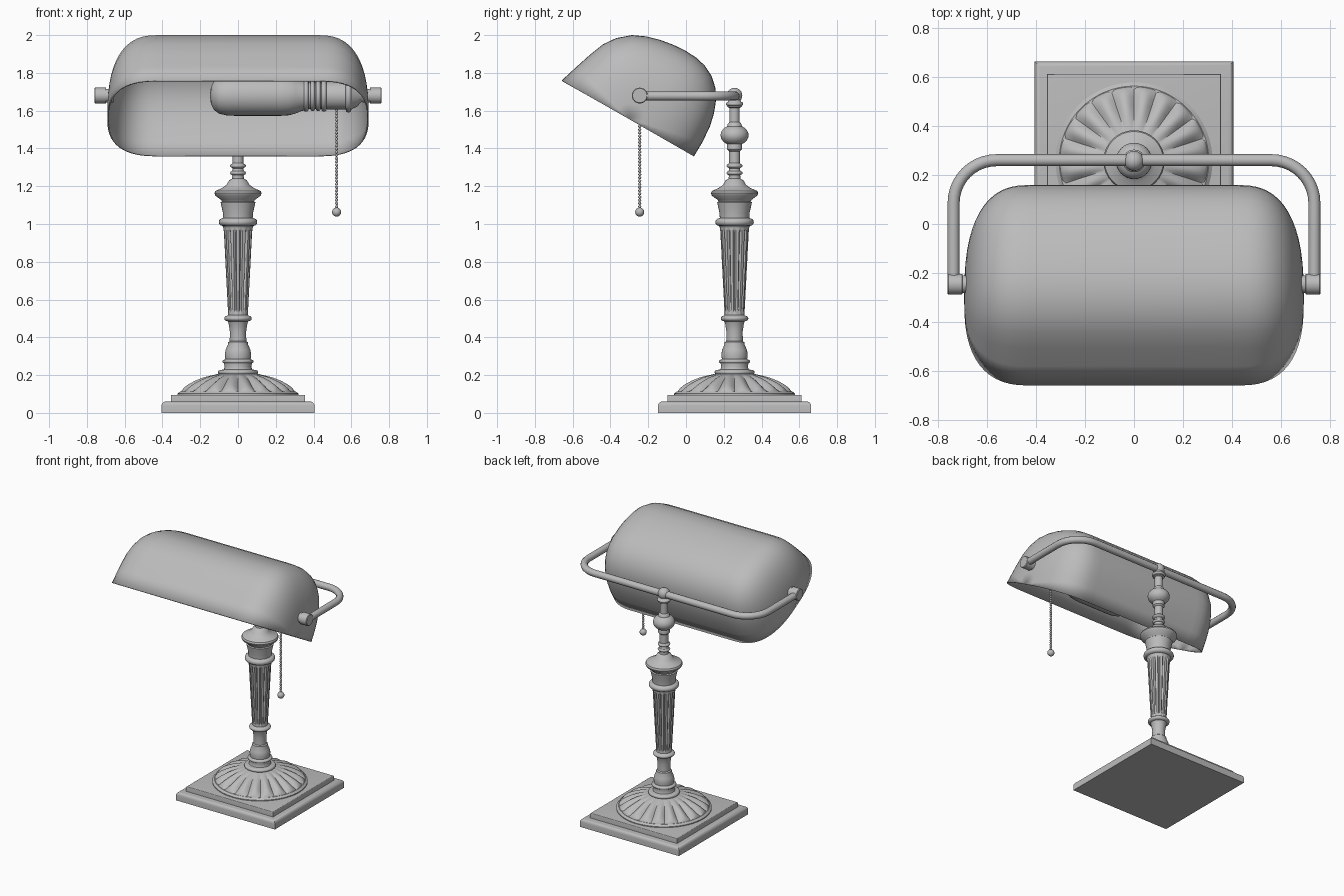
import bpy, bmesh, math
from mathutils import Matrix, Vector

if "Cube" in bpy.data.objects:
    bpy.data.objects.remove(bpy.data.objects["Cube"])

PY = 0.257                      # y of the post axis
LY, LZ = -0.245, 1.68           # lamp axis in y, z

grey = bpy.data.materials.new("grey metal")
grey.diffuse_color = (0.5, 0.5, 0.5, 1)
grey.use_nodes = True
grey.node_tree.nodes["Principled BSDF"].inputs["Base Color"].default_value = grey.diffuse_color


def finish(name, bm, angle=35):
    bmesh.ops.recalc_face_normals(bm, faces=bm.faces)
    me = bpy.data.meshes.new(name)
    bm.to_mesh(me)
    bm.free()
    me.polygons.foreach_set("use_smooth", [True] * len(me.polygons))
    me.set_sharp_from_angle(angle=math.radians(angle))
    me.materials.append(grey)
    ob = bpy.data.objects.new(name, me)
    bpy.context.collection.objects.link(ob)
    return ob


def lathe(name, prof, mat, seg=32, shape=None, angle=35):
    """Revolve (r, z) points; shape(r, z, a) may bend each point into flutes."""
    bm = bmesh.new()
    rings = []
    for r, z in prof:
        ring = []
        for i in range(seg):
            a = 2 * math.pi * i / seg
            rr, zz = shape(r, z, a) if shape else (r, z)
            ring.append(bm.verts.new(mat @ Vector((rr * math.cos(a), rr * math.sin(a), zz))))
        rings.append(ring)
    for lo, hi in zip(rings, rings[1:]):
        for i in range(seg):
            j = (i + 1) % seg
            bm.faces.new((lo[i], lo[j], hi[j], hi[i]))
    bm.faces.new(rings[0])
    bm.faces.new(rings[-1])
    return finish(name, bm, angle)


def arc_ring(r, z, h, n=6):
    """Half-round moulding with outer radius r, centred at z, half height h."""
    return [(r - h + h * math.cos(t), z + h * math.sin(t))
            for t in (math.pi * (k / n - 0.5) for k in range(n + 1))]


def slab(name, half, z0, z1, bevel):
    bm = bmesh.new()
    bmesh.ops.create_cube(bm, size=1, matrix=Matrix.Translation((0, PY, (z0 + z1) / 2))
                          @ Matrix.Diagonal((2 * half, 2 * half, z1 - z0, 1)))
    top = [e for e in bm.edges if all(v.co.z > z1 - 1e-4 for v in e.verts)]
    bmesh.ops.bevel(bm, geom=top, offset=bevel, segments=4, affect='EDGES', profile=0.5)
    return finish(name, bm)


post = Matrix.Translation((0, PY, 0))
sideways = Matrix.Translation((0, LY, LZ)) @ Matrix.Rotation(math.pi / 2, 4, 'Y')

# stepped square base
slab("base_plinth", 0.405, 0, 0.06, 0.022)
slab("base_step", 0.355, 0.055, 0.096, 0.006)

# fluted dome on the base
lathe("dome_rim", [(0.32, 0.09), (0.32, 0.102), (0.305, 0.114), (0.29, 0.114)], post, 64)


def dome_flutes(r, z, a):
    fade = max(0, min(1, (r - 0.12) / 0.12)) * max(0, min(1, (0.305 - r) / 0.02))
    dip = 1 - abs(math.sin(a * 10))
    return r - 0.008 * fade * dip, z - 0.022 * fade * dip


lathe("fluted_dome", [(0.305, 0.10), (0.302, 0.115), (0.29, 0.133), (0.265, 0.152), (0.23, 0.170),
                      (0.19, 0.186), (0.15, 0.197), (0.12, 0.203), (0.09, 0.21)],
      post, 160, dome_flutes)

# turned lower post
lathe("lower_post", arc_ring(0.106, 0.215, 0.012) + [(0.075, 0.23), (0.07, 0.245), (0.074, 0.262)]
      + arc_ring(0.083, 0.272, 0.009)
      + [(0.067, 0.285), (0.07, 0.31), (0.065, 0.335), (0.052, 0.365), (0.052, 0.374),
         (0.044, 0.38), (0.043, 0.43), (0.05, 0.475), (0.055, 0.485)]
      + arc_ring(0.073, 0.5, 0.013) + [(0.052, 0.518), (0.052, 0.53)], post)


# tapered column with rounded vertical flutes
def column_flutes(r, z, a):
    fade = max(0, min(1, (z - 0.53) / 0.02, (0.975 - z) / 0.02))
    return r * (1 - 0.17 * fade * max(0, math.cos(a * 14)) ** 0.6), z


lathe("fluted_column", [(0.052, 0.515), (0.052, 0.53), (0.053, 0.54), (0.054, 0.55), (0.065, 0.76),
                        (0.075, 0.955), (0.076, 0.965), (0.077, 0.975), (0.078, 1.0)],
      post, 112, column_flutes)

# turned upper post with capital, neck and ball
ball = [(0.074 * math.cos(t), 1.47 + 0.056 * math.sin(t))
        for t in (math.radians(-58 + 116 * k / 10) for k in range(11))]
lathe("upper_post", [(0.077, 0.98)] + arc_ring(0.102, 1.01, 0.02)
      + [(0.078, 1.032), (0.08, 1.06), (0.089, 1.1), (0.092, 1.115), (0.085, 1.12), (0.09, 1.128),
         (0.12, 1.15), (0.125, 1.163), (0.12, 1.175), (0.085, 1.19), (0.06, 1.208),
         (0.047, 1.232), (0.032, 1.24), (0.03, 1.255)]
      + arc_ring(0.042, 1.27, 0.01) + [(0.029, 1.285), (0.029, 1.295)] + arc_ring(0.042, 1.308, 0.01)
      + [(0.029, 1.322), (0.029, 1.385), (0.04, 1.395), (0.04, 1.42)] + ball
      + [(0.036, 1.53), (0.027, 1.54), (0.027, 1.615), (0.04, 1.62)]
      + arc_ring(0.046, 1.636, 0.01) + [(0.034, 1.648), (0.03, 1.67)], post)

bm = bmesh.new()
bmesh.ops.create_uvsphere(bm, u_segments=24, v_segments=12, radius=0.041,
                          matrix=Matrix.Translation((0, PY, 1.68)))
finish("top_joint", bm)

# bent arm tube
path = [(-0.735, -0.23)]
for sx in (-1, 1):
    turn = [(sx * (0.56 + 0.175 * math.cos(t)), 0.085 + 0.175 * math.sin(t))
            for t in (math.radians(9 * k) for k in range(11))]
    path += turn if sx < 0 else turn[::-1]
path.append((0.735, -0.23))
cu = bpy.data.curves.new("arm_path", 'CURVE')
cu.dimensions = '3D'
cu.bevel_depth, cu.bevel_resolution, cu.use_fill_caps = 0.0245, 4, True
sp = cu.splines.new('POLY')
sp.points.add(len(path) - 1)
for p, (x, y) in zip(sp.points, path):
    p.co = (x, y, LZ - 0.002, 1)
sp.use_smooth = True
cu.materials.append(grey)
bpy.context.collection.objects.link(bpy.data.objects.new("bent_arm", cu))

# pivot knobs at both ends
for side, label in ((-1, "left"), (1, "right")):
    lathe(label + "_knob", [(0.036, side * 0.66), (0.036, side * 0.698), (0.042, side * 0.70),
                            (0.042, side * 0.756), (0.038, side * 0.76)], sideways, 24)

# shade: cross-section (y, z) swept along x, shrinking to rounded ends
section = [(-0.658, 1.76), (-0.58, 1.832), (-0.505, 1.899), (-0.44, 1.951), (-0.37, 1.984),
           (-0.286, 2.0), (-0.21, 1.993), (-0.138, 1.975), (-0.07, 1.95), (-0.005, 1.919),
           (0.055, 1.88), (0.1, 1.838), (0.135, 1.785), (0.156, 1.72), (0.159, 1.655),
           (0.148, 1.585), (0.127, 1.517), (0.088, 1.435), (0.042, 1.358)]
cy, cz = -0.308, 1.559
ends = []
for k in range(15):
    t = math.radians(90 * k / 14)
    ends.append((0.42 + 0.272 * math.sin(t) ** 0.77, max(math.cos(t), 0.0001) ** 0.77))
stations = [(-x, s) for x, s in ends[::-1]] + ends
bm = bmesh.new()
rows = [[bm.verts.new((x, cy + (y - cy) * s, cz + (z - cz) * s)) for y, z in section]
        for x, s in stations]
for a, b in zip(rows, rows[1:]):
    for i in range(len(section) - 1):
        bm.faces.new((a[i], a[i + 1], b[i + 1], b[i]))
bmesh.ops.remove_doubles(bm, verts=bm.verts, dist=0.002)
shade = finish("shade", bm, 50)
if sum(p.normal.z * p.area for p in shade.data.polygons) < 0:
    shade.data.flip_normals()
mod = shade.modifiers.new("thickness", 'SOLIDIFY')
mod.thickness, mod.offset = 0.008, -1

# tubular bulb and its socket
lathe("bulb", [(0.01, -0.148), (0.045, -0.143), (0.075, -0.128), (0.096, -0.1), (0.105, -0.06),
               (0.107, -0.02), (0.107, 0.23), (0.104, 0.27), (0.095, 0.305), (0.082, 0.335),
               (0.078, 0.36)], sideways)
lathe("socket", [(0.078, 0.34)] + arc_ring(0.086, 0.36, 0.014) + arc_ring(0.083, 0.395, 0.012)
      + arc_ring(0.083, 0.425, 0.012) + arc_ring(0.086, 0.455, 0.014)
      + [(0.074, 0.475), (0.074, 0.56)] + arc_ring(0.09, 0.585, 0.015)
      + [(0.07, 0.605), (0.06, 0.63), (0.036, 0.65), (0.03, 0.67)], sideways)

# beaded pull chain with end ball
bm = bmesh.new()
for k in range(31):
    bmesh.ops.create_uvsphere(bm, u_segments=10, v_segments=6, radius=0.0085,
                              matrix=Matrix.Translation((0.522, LY, 1.092 + 0.017 * k)))
bmesh.ops.create_uvsphere(bm, u_segments=20, v_segments=12, radius=0.024,
                          matrix=Matrix.Translation((0.522, LY, 1.063)))
finish("pull_chain", bm, 60)
